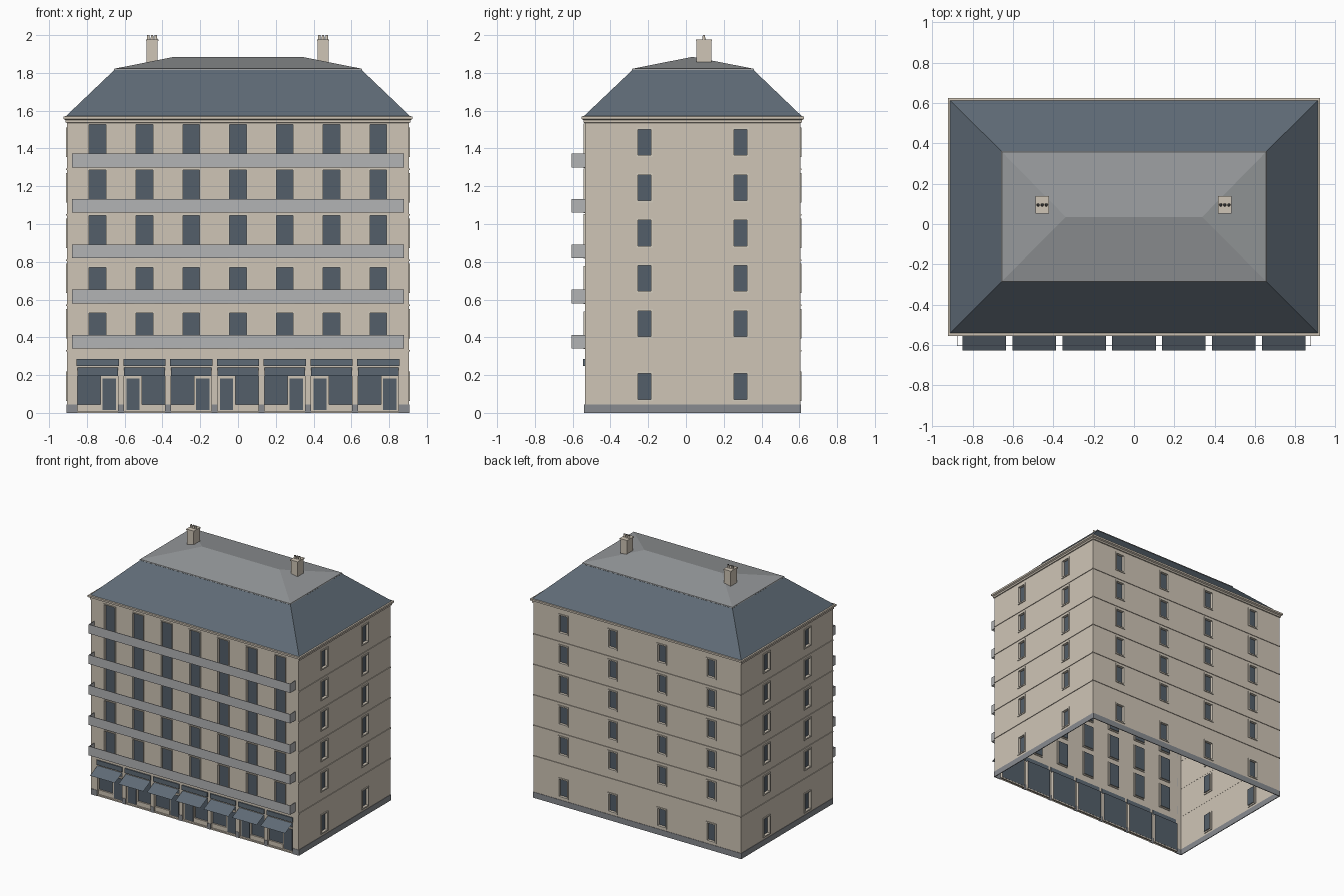
import bpy, bmesh, math
from mathutils import Matrix, Vector

if "Cube" in bpy.data.objects:
    bpy.data.objects.remove(bpy.data.objects["Cube"])


def material(name, rgb):
    """Flat colour given as 0-255 sRGB."""
    lin = [((c / 255 + 0.055) / 1.055) ** 2.4 for c in rgb] + [1]
    m = bpy.data.materials.new(name)
    m.use_nodes = True
    m.diffuse_color = lin
    m.node_tree.nodes["Principled BSDF"].inputs["Base Color"].default_value = lin
    return m


STONE = material("stone", (207, 197, 182))
TRIM = material("pale trim", (212, 204, 190))
GLASS = material("dark glass", (84, 95, 106))
SLATE = material("blue slate", (95, 107, 118))
ZINC = material("grey zinc", (149, 152, 154))
PARAPET = material("light grey parapet", (178, 179, 181))
PLINTH = material("plinth grey", (136, 139, 144))
SOOT = material("soot", (60, 60, 62))

HX, HY, CY = 0.905, 0.571, 0.035          # body half sizes and y centre
BAY = 0.2475
LEVELS = [0.33 + 0.24 * i for i in range(5)]


def side(angle, half):
    """Frame on a wall: x along the wall, y inward, z up."""
    return (Matrix.Translation((0, CY, 0)) @ Matrix.Rotation(math.radians(angle), 4, 'Z')
            @ Matrix.Translation((0, -half, 0)))


FRONT, LEFT, BACK, RIGHT = side(0, HY), side(90, HX), side(180, HY), side(270, HX)


def finish(name, bm, *mats):
    bmesh.ops.remove_doubles(bm, verts=bm.verts, dist=1e-5)
    me = bpy.data.meshes.new(name)
    bm.to_mesh(me)
    bm.free()
    for m in mats:
        me.materials.append(m)
    ob = bpy.data.objects.new(name, me)
    bpy.context.collection.objects.link(ob)
    return ob


def quad(bm, M, pts, mat=0):
    f = bm.faces.new([bm.verts.new(M @ Vector(p)) for p in pts])
    f.material_index = mat


def box(bm, M, x, y, z):
    size = [b - a for a, b in (x, y, z)]
    mid = [(a + b) / 2 for a, b in (x, y, z)]
    bmesh.ops.create_cube(bm, size=1, matrix=M @ Matrix.Translation(mid) @ Matrix.Diagonal((*size, 1)))


def boxes(name, mat, items):
    bm = bmesh.new()
    for item in items:
        box(bm, *item)
    return finish(name, bm, mat)


def loft(name, mat, rings):
    """Rectangular rings (half x, y min, y max, z) joined by side faces."""
    bm = bmesh.new()
    I = Matrix.Identity(4)
    loops = [[(-x, a, z), (x, a, z), (x, b, z), (-x, b, z)] for x, a, b, z in rings]
    for lo, hi in zip(loops, loops[1:]):
        for i in range(4):
            j = (i + 1) % 4
            pts = []
            for p in (lo[i], lo[j], hi[j], hi[i]):
                if p not in pts:
                    pts.append(p)
            quad(bm, I, pts)
    return finish(name, bm, mat)


def wall(name, M, half, openings):
    """Flat wall with recessed panes; openings are (x0, x1, z0, z1, depth)."""
    bm = bmesh.new()
    xs = sorted({-half, half} | {round(v, 4) for o in openings for v in o[:2]})
    zs = sorted({0, 1.56} | {round(v, 4) for o in openings for v in o[2:4]})
    for a, b in zip(xs, xs[1:]):
        for c, d in zip(zs, zs[1:]):
            u, w = (a + b) / 2, (c + d) / 2
            if not any(o[0] < u < o[1] and o[2] < w < o[3] for o in openings):
                quad(bm, M, [(a, 0, c), (b, 0, c), (b, 0, d), (a, 0, d)])
    for a, b, c, d, t in openings:
        rim = [(a, c), (b, c), (b, d), (a, d)]
        quad(bm, M, [(x, t, z) for x, z in rim], 1)
        for (x, z), (u, w) in zip(rim, rim[1:] + rim[:1]):
            quad(bm, M, [(x, 0, z), (u, 0, w), (u, t, w), (x, t, z)])
    return finish(name, bm, STONE, GLASS)


def surround(M, opening, w):
    """Four bars framing an opening."""
    a, b, c, d, _ = opening
    y = (-0.006, 0.006)
    return [(M, (a - w, a), y, (c - w, d + w)), (M, (b, b + w), y, (c - w, d + w)),
            (M, (a, b), y, (c - w, c)), (M, (a, b), y, (d, d + w))]


# Front wall: tall windows over a row of shop bays
bays = [BAY * (i - 3) for i in range(7)]
tall = [(x - 0.045, x + 0.045, lv + 0.014, lv + (0.2 if i < 2 else 0.236), 0.015)
        for x in bays for i, lv in enumerate(LEVELS)]
shops = [(x - 0.108, x + 0.108, 0.01, 0.24, 0.025) for x in bays]
wall("front_wall", FRONT, HX, tall + shops)
boxes("front_window_frames", TRIM, [b for o in tall for b in surround(FRONT, o, 0.007)])

# Side and back walls with small windows
centres = [0.14] + [lv + 0.142 for lv in LEVELS]


def small(columns):
    return [(x - 0.034, x + 0.034, z - 0.068, z + 0.068, 0.015) for x in columns for z in centres]


for name, M, half, cols in (("left", LEFT, HY, (-0.254, 0.254)),
                            ("right", RIGHT, HY, (-0.254, 0.254)),
                            ("back", BACK, HX, (-0.645, -0.215, 0.215, 0.645))):
    wins = small(cols)
    wall(name + "_wall", M, half, wins)
    boxes(name + "_window_frames", TRIM, [b for o in wins for b in surround(M, o, 0.01)])
    boxes(name + "_string_courses", STONE,
          [(M, (-half, half), (-0.005, 0.001), (lv - 0.005, lv + 0.003)) for lv in LEVELS])
    boxes(name + "_plinth", PLINTH, [(M, (-half, half), (-0.003, 0.003), (0, 0.045))])

# Plinth blocks between the shop bays
edges = [-HX] + [v for o in shops for v in o[:2]] + [HX]
boxes("front_plinth_blocks", PLINTH,
      [(FRONT, (a, b), (-0.003, 0.003), (0, 0.045)) for a, b in zip(edges[::2], edges[1::2])])

# Shop fronts: sill, door surround and door, doors alternating sides
sills, surrounds, doors, signs = [], [], [], []
awn = bmesh.new()
for i, x in enumerate(bays):
    s = 1 if i % 2 == 0 else -1
    span = lambda a, b: tuple(sorted((x + s * a, x + s * b)))
    sills.append((FRONT, span(-0.108, 0.018), (0.012, 0.024), (0.0, 0.045)))
    surrounds.append((FRONT, span(0.014, 0.108), (0.016, 0.024), (0.0, 0.195)))
    doors.append((FRONT, span(0.026, 0.096), (0.012, 0.02), (0.015, 0.183)))
    signs.append((FRONT, (x - 0.112, x + 0.112), (-0.008, 0.002), (0.249, 0.286)))
    quad(awn, FRONT, [(x - 0.108, -0.092, 0.195), (x + 0.108, -0.092, 0.195),
                      (x + 0.108, 0, 0.24), (x - 0.108, 0, 0.24)])
boxes("shop_sills", STONE, sills)
boxes("door_surrounds", STONE, surrounds)
boxes("shop_doors", GLASS, doors)
boxes("shop_sign_boards", SLATE, signs)
finish("awnings", awn, SLATE)

# Balcony parapets: long front panel with two returns
panels = []
for lv in LEVELS:
    z = (lv + 0.01, lv + 0.082)
    panels.append((FRONT, (-0.878, 0.878), (-0.069, -0.065), z))
    panels += [(FRONT, tuple(sorted((s * 0.874, s * 0.878))), (-0.065, 0), z) for s in (-1, 1)]
boxes("balcony_parapets", PARAPET, panels)

# Cornice
loft("cornice", STONE, [(HX + o, CY - HY - o, CY + HY + o, z) for o, z in
                        ((0, 1.535), (0.007, 1.537), (0.007, 1.55), (0.018, 1.556),
                         (0.018, 1.57), (0.004, 1.571))])

# Mansard slopes and shallow hipped top
loft("mansard_roof", SLATE, [(0.912, -0.542, 0.614, 1.57), (0.655, -0.284, 0.358, 1.815)])
loft("hipped_roof_top", ZINC, [(0.655, -0.284, 0.358, 1.813), (0.658, -0.287, 0.361, 1.816),
                               (0.655, -0.284, 0.358, 1.822), (0.338, CY, CY, 1.885)])

# Chimneys with three pots each
I = Matrix.Identity(4)
pots = bmesh.new()
stacks = []
for cx in (-0.455, 0.45):
    stacks.append((I, (cx - 0.029, cx + 0.029), (0.056, 0.134), (1.82, 1.968)))
    stacks.append((I, (cx - 0.033, cx + 0.033), (0.052, 0.138), (1.968, 1.977)))
    for dx in (-0.02, 0, 0.02):
        bmesh.ops.create_cone(pots, cap_ends=True, segments=12, radius1=0.008, radius2=0.006,
                              depth=0.025, matrix=Matrix.Translation((cx + dx, 0.095, 1.9875)))
for f in pots.faces:
    f.material_index = 1 if f.normal.z > 0.9 else 0
boxes("chimney_stacks", STONE, stacks)
finish("chimney_pots", pots, STONE, SOOT)
